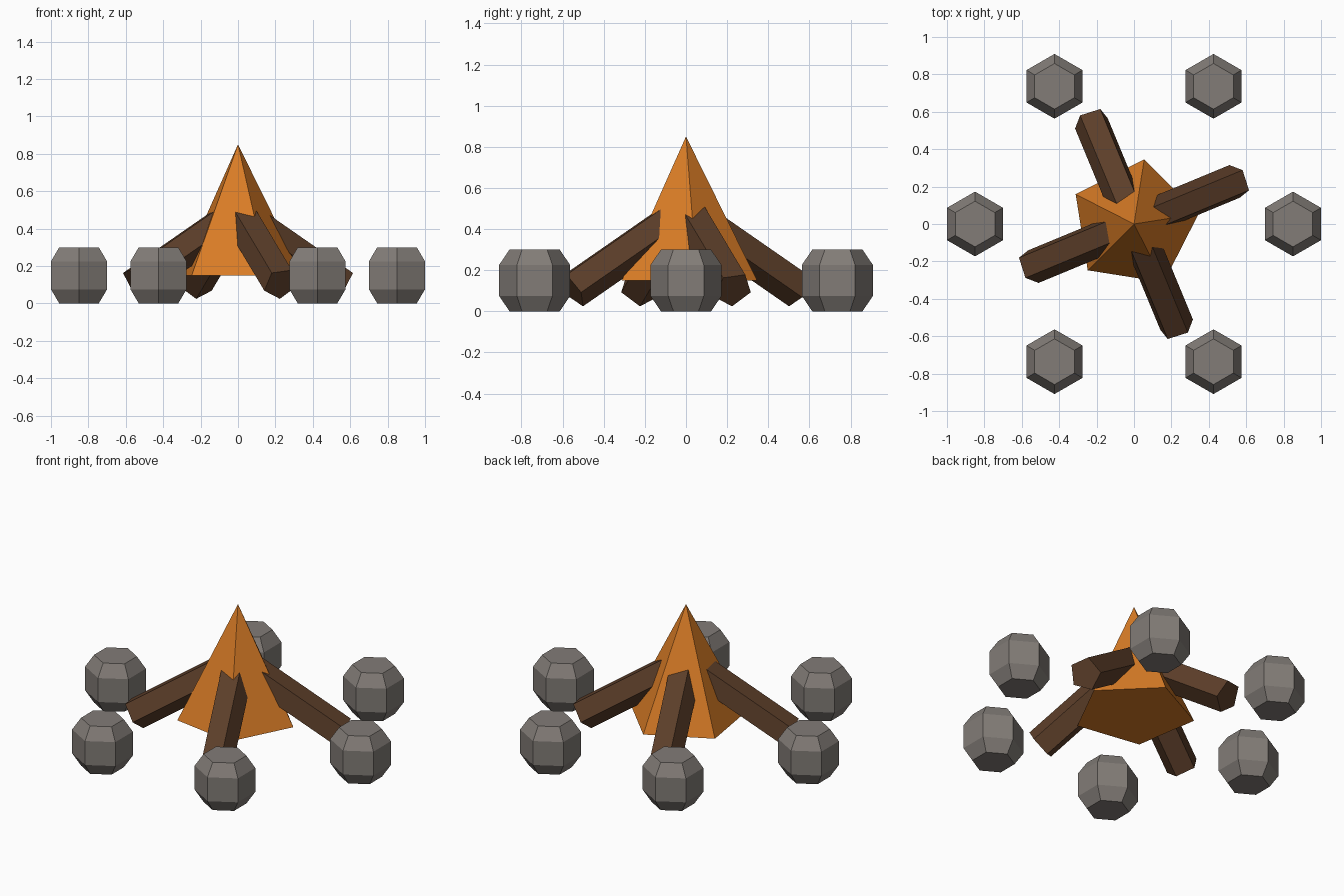
import bpy
from math import sin, cos, pi, radians
from mathutils import Vector

cube = bpy.data.objects.get("Cube")
if cube:
    bpy.data.objects.remove(cube, do_unlink=True)


def material(name, rgb):
    """Flat material from 8-bit display values, converted to linear."""
    lin = [((c / 255 + 0.055) / 1.055) ** 2.4 for c in rgb] + [1.0]
    mat = bpy.data.materials.new(name)
    mat.diffuse_color = lin
    mat.use_nodes = True
    mat.node_tree.nodes["Principled BSDF"].inputs["Base Color"].default_value = lin
    return mat


def ring(sides, radius, start, center, right, up):
    """Regular polygon around center, in the plane of right and up."""
    angles = [start + 2 * pi * i / sides for i in range(sides)]
    return [center + right * (radius * cos(a)) + up * (radius * sin(a)) for a in angles]


def loft(name, rings, mat, apex=None):
    """Join equal rings with quads; close the ends with a cap or an apex."""
    n = len(rings[0])
    verts = [v for r in rings for v in r]
    faces = [tuple(reversed(range(n)))]
    for k in range(len(rings) - 1):
        for i in range(n):
            j = (i + 1) % n
            faces.append((k * n + i, k * n + j, k * n + n + j, k * n + n + i))
    last = (len(rings) - 1) * n
    if apex is None:
        faces.append(tuple(range(last, last + n)))
    else:
        verts.append(apex)
        faces += [(last + i, last + (i + 1) % n, last + n) for i in range(n)]
    mesh = bpy.data.meshes.new(name)
    mesh.from_pydata(verts, [], faces)
    mesh.materials.append(mat)
    obj = bpy.data.objects.new(name, mesh)
    bpy.context.collection.objects.link(obj)
    return obj


flame_orange = material("flame orange", (217, 124, 38))
log_brown = material("log brown", (92, 62, 41))
stone_grey = material("stone grey", (130, 124, 119))

X, Y, Z = Vector((1, 0, 0)), Vector((0, 1, 0)), Vector((0, 0, 1))

# Flame: five-sided pyramid
loft("flame", [ring(5, 0.35, radians(9), Z * 0.15, X, Y)], flame_orange, Z * 0.85)

# Logs: five-sided prisms leaning inward, their upper ends buried in the flame
slope, length = 0.57, 0.7
for i in range(4):
    a = radians(22.5 + 90 * i)
    out = Vector((cos(a), sin(a), 0))
    right = Vector((sin(a), -cos(a), 0))
    inward = Z * sin(slope) - out * cos(slope)
    up = Z * cos(slope) + out * sin(slope)
    foot = out * 0.6 + Z * 0.105
    # right x up points outward, so loft from the buried end to the foot
    ends = [foot + inward * length, foot]
    if right.cross(up).dot(inward) > 0:
        ends.reverse()
    loft(f"log_{i + 1}", [ring(5, 0.097, radians(-27), c, right, up) for c in ends], log_brown)

# Stones: chamfered hexagonal blocks in a circle
stone_profile = [(0.122, 0.0), (0.173, 0.075), (0.173, 0.225), (0.122, 0.3)]
for i in range(6):
    a = radians(60 * i)
    spot = (X * cos(a) + Y * sin(a)) * 0.85
    loft(f"stone_{i + 1}",
         [ring(6, r, pi / 2, spot + Z * z, X, Y) for r, z in stone_profile], stone_grey)
